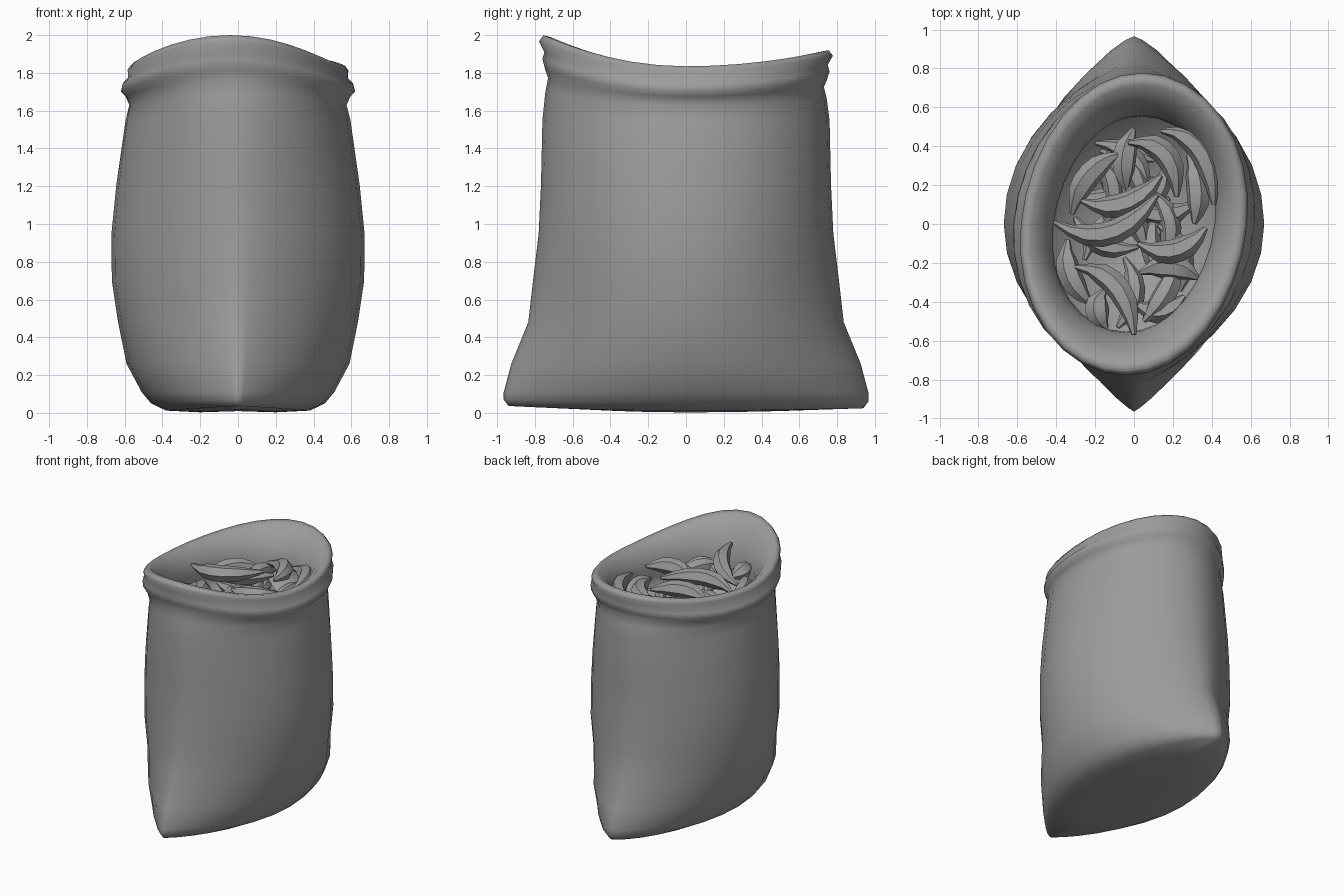
import bpy, bmesh, math, random
from mathutils import Vector

random.seed(4)

grey = bpy.data.materials.new("plain grey")
grey.diffuse_color = (0.33, 0.33, 0.33, 1)


def make_object(name, rings, angle):
    """Skin closed rings of points, capping both ends with a fan."""
    bm = bmesh.new()
    vs = [[bm.verts.new(p) for p in ring] for ring in rings]
    n = len(rings[0])
    for a, b in zip(vs, vs[1:]):
        for i in range(n):
            j = (i + 1) % n
            bm.faces.new((a[i], a[j], b[j], b[i]))
    for ring in (vs[0], vs[-1]):
        c = bm.verts.new(sum((v.co for v in ring), Vector()) / n)
        for i in range(n):
            bm.faces.new((ring[i], ring[(i + 1) % n], c))
    bmesh.ops.recalc_face_normals(bm, faces=bm.faces)
    me = bpy.data.meshes.new(name)
    bm.to_mesh(me)
    bm.free()
    me.materials.append(grey)
    ob = bpy.data.objects.new(name, me)
    bpy.context.collection.objects.link(ob)
    bpy.ops.object.select_all(action='DESELECT')
    ob.select_set(True)
    bpy.context.view_layer.objects.active = ob
    bpy.ops.object.shade_smooth_by_angle(angle=math.radians(angle))
    return ob


# Sack sections: height, half width x, half depth y, pointedness, end lift, skew
SACK = [
    (0.003, 0.20, 0.55, 1.8, 0.1, 0),
    (0.012, 0.38, 0.94, 2.0, 0.15, 0),
    (0.05, 0.46, 0.965, 2.0, 0.12, 0),
    (0.11, 0.51, 0.965, 2.0, 0, 0),
    (0.26, 0.59, 0.925, 1.9, 0, 0),
    (0.48, 0.635, 0.835, 1.75, 0, 0),
    (0.70, 0.668, 0.81, 1.6, 0, 0),
    (0.95, 0.67, 0.78, 1.45, 0, 0),
    (1.20, 0.645, 0.768, 1.3, 0, 0.01),
    (1.55, 0.595, 0.76, 1.2, 0, 0.03),
    (1.63, 0.575, 0.745, 1.1, 0.4, 0.04),
    (1.675, 0.595, 0.73, 1.05, 0.6, 0.06),
    (1.70, 0.62, 0.745, 1.0, 0.7, 0.07),
    (1.74, 0.61, 0.76, 1.0, 0.8, 0.08),
    (1.77, 0.58, 0.75, 1.0, 0.85, 0.09),
    (1.81, 0.582, 0.778, 1.0, 0.95, 0.09),
    (1.835, 0.565, 0.755, 1.0, 1.0, 0.09),
    (1.832, 0.53, 0.715, 1.0, 0.95, 0.1),
    (1.79, 0.475, 0.645, 1.0, 0.7, 0.11),
    (1.74, 0.44, 0.595, 1.0, 0.45, 0.12),
    (1.68, 0.415, 0.56, 1.0, 0.25, 0.12),
    (1.60, 0.415, 0.555, 1.0, 0.1, 0.12),
    (1.48, 0.41, 0.55, 1.0, 0, 0.12),
]


def sack_ring(z, ax, ay, k, lift, skew, n=32):
    pts = []
    for i in range(n):
        t = math.tau * i / n
        c, s = math.cos(t), math.sin(t)
        # the front edge is more pointed than the back
        e = 1 + (k - 1) * (0.75 if s < 0 else 0.5)
        x = ax * math.copysign(abs(c) ** e, c) + skew * ay * s * (1 - s * s * 0.4)
        rise = lift * (0.165 if s < 0 else 0.085) * s * s
        pts.append(Vector((x, ay * s, z + rise)))
    return pts


make_object("sack", [sack_ring(*row) for row in SACK], 100)


# Curved tapering fruit running from a to b and passing through m
def make_fruit(name, a, m, b, r):
    a, m, b = Vector(a), Vector(m), Vector(b)
    ctrl = 2 * m - (a + b) / 2
    side = (b - a).cross(m - a).normalized()
    radii = [0.2, 0.5, 0.9, 1.0, 1.0, 0.92, 0.6, 0.2]
    rings = []
    for i, f in enumerate(radii):
        t = i / (len(radii) - 1)
        p = a * (1 - t) ** 2 + ctrl * 2 * t * (1 - t) + b * t * t
        d = ((ctrl - a) * (1 - t) + (b - ctrl) * t).normalized()
        up = side.cross(d).normalized()
        rings.append([p + r * f * (up * math.cos(q) + side * math.sin(q))
                      for q in (math.tau * j / 6 for j in range(6))])
    return make_object(name, rings, 35)


# Top layer: start xy, middle xy, end xy, height
TOP = [
    (-0.41, 0.01, -0.13, -0.05, 0.12, 0.15, 1.76),
    (-0.27, 0.12, -0.05, 0.10, 0.14, 0.25, 1.70),
    (0.02, -0.10, 0.21, -0.14, 0.37, -0.02, 1.72),
    (-0.30, -0.22, -0.09, -0.32, 0.0, -0.57, 1.75),
    (-0.03, 0.42, 0.16, 0.36, 0.22, 0.14, 1.72),
    (0.14, 0.48, 0.34, 0.38, 0.41, 0.10, 1.70),
    (-0.32, 0.05, -0.24, 0.24, -0.08, 0.36, 1.67),
    (0.0, 0.49, -0.05, 0.34, -0.04, 0.18, 1.65),
    (0.28, 0.36, 0.33, 0.18, 0.31, 0.0, 1.65),
    (-0.34, -0.08, -0.33, -0.26, -0.22, -0.41, 1.64),
    (-0.15, -0.34, -0.19, -0.44, -0.14, -0.54, 1.68),
    (0.03, -0.25, 0.19, -0.22, 0.33, -0.28, 1.65),
    (0.0, -0.40, 0.14, -0.45, 0.26, -0.37, 1.63),
    (0.22, -0.20, 0.16, -0.36, 0.05, -0.50, 1.64),
]
for i, (x0, y0, x1, y1, x2, y2, z) in enumerate(TOP):
    tilt = 0.06 if i == 3 else 0.015
    make_fruit(f"fruit_top_{i + 1}", (x0, y0, z - tilt), (x1, y1, z + 0.01),
               (x2, y2, z + tilt), 0.062)

# Lower layer filling the gaps
for i in range(18):
    q, d = random.uniform(0, math.tau), math.sqrt(random.random())
    c = Vector((0.22 * d * math.cos(q), -0.03 + 0.36 * d * math.sin(q),
                random.uniform(1.53, 1.60)))
    h = random.uniform(0, math.tau)
    u = Vector((math.cos(h), math.sin(h), random.uniform(-0.2, 0.2))) * 0.18
    bend = Vector((-math.sin(h), math.cos(h), 0)) * 0.07
    make_fruit(f"fruit_low_{i + 1}", c - u, c + bend, c + u, 0.055)
